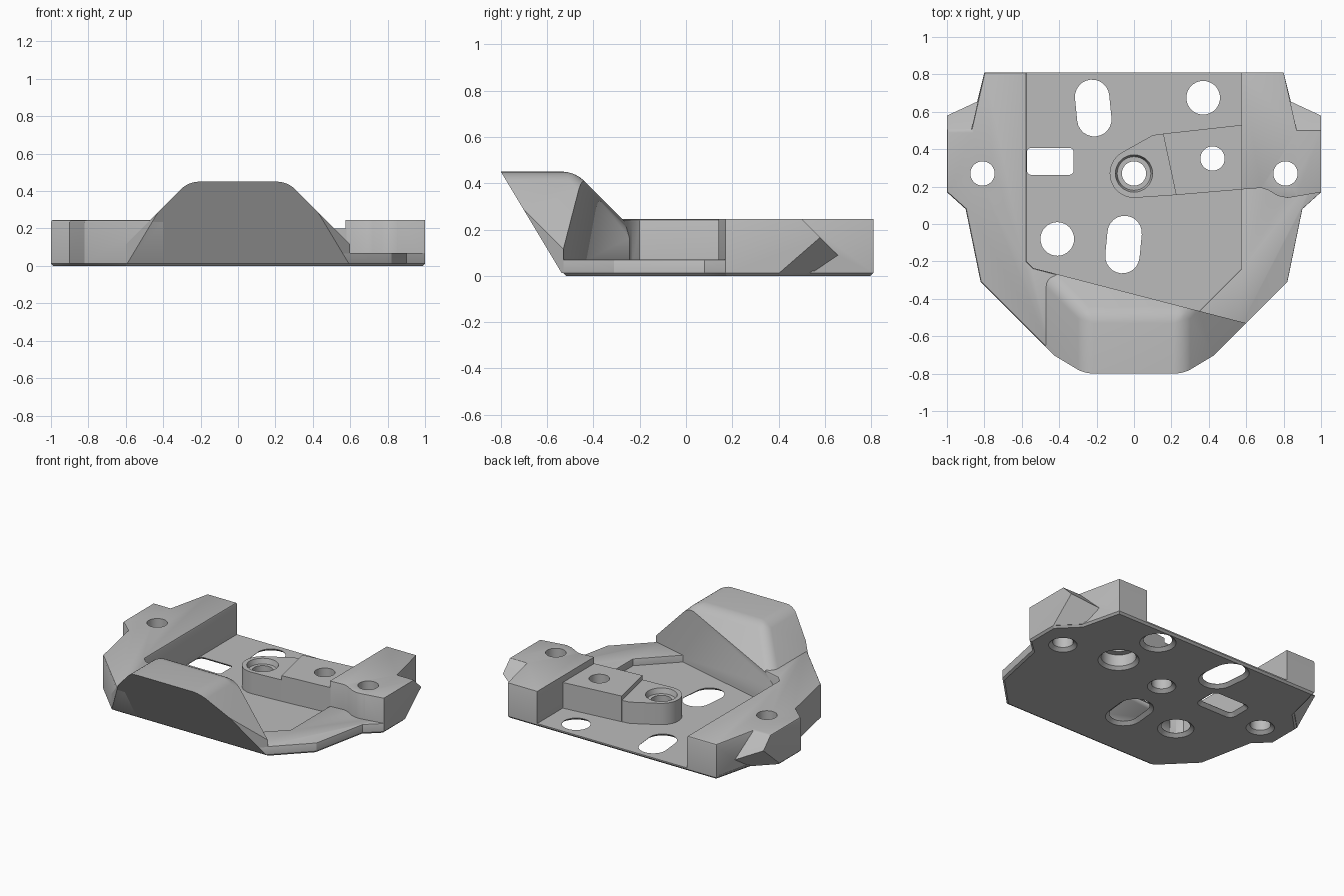
import bpy, bmesh
from math import pi, cos, sin, atan2
from mathutils import Vector

if "Cube" in bpy.data.objects:
    bpy.data.objects.remove(bpy.data.objects["Cube"], do_unlink=True)

grey = bpy.data.materials.new("plain_grey")
grey.use_nodes = True
grey.diffuse_color = (0.5, 0.5, 0.5, 1)
grey.node_tree.nodes["Principled BSDF"].inputs["Base Color"].default_value = (0.5, 0.5, 0.5, 1)

WALL_TOP, FLOOR, CHAMFER = 0.245, 0.022, 0.013
# Cutting planes as (point, outward normal)
FRONT = ((0, -0.53, 0), (0, -1, -0.6))
EAR_TOP = ((0, 0.745, 0), (0, 1, 1))


def mirror(pts):
    return [(-x, y) for x, y in pts]


def make_object(name, bm):
    bmesh.ops.recalc_face_normals(bm, faces=bm.faces)
    mesh = bpy.data.meshes.new(name)
    bm.to_mesh(mesh)
    bm.free()
    mesh.materials.append(grey)
    obj = bpy.data.objects.new(name, mesh)
    bpy.context.collection.objects.link(obj)
    return obj


def loft(bm, rings):
    """Closed solid through a stack of (outline, z) rings."""
    loops = [[bm.verts.new((x, y, z)) for x, y in pts] for pts, z in rings]
    n = len(loops[0])
    for a, b in zip(loops, loops[1:]):
        for i in range(n):
            j = (i + 1) % n
            bm.faces.new((a[i], a[j], b[j], b[i]))
    bm.faces.new(loops[0][::-1])
    bm.faces.new(loops[-1])


def prism(pts, z0, z1, planes=()):
    """Extruded outline trimmed by planes."""
    bm = bmesh.new()
    loft(bm, [(pts, z0), (pts, z1)])
    bmesh.ops.recalc_face_normals(bm, faces=bm.faces)
    for co, no in planes:
        geom = bm.verts[:] + bm.edges[:] + bm.faces[:]
        bmesh.ops.bisect_plane(bm, geom=geom, dist=1e-5, plane_co=co,
                               plane_no=Vector(no).normalized(), clear_outer=True)
        rim = [e for e in bm.edges if e.is_boundary]
        bmesh.ops.holes_fill(bm, edges=rim, sides=0)
    bmesh.ops.recalc_face_normals(bm, faces=bm.faces)
    bm.normal_update()
    return bm


def bevel(bm, edges, width, segments):
    bmesh.ops.bevel(bm, geom=edges, offset=width, segments=segments, profile=0.5,
                    affect='EDGES', clamp_overlap=True)


def boolean(obj, other, operation):
    mod = obj.modifiers.new("cut", 'BOOLEAN')
    mod.operation, mod.object, mod.solver = operation, other, 'EXACT'
    graph = bpy.context.evaluated_depsgraph_get()
    mesh = bpy.data.meshes.new_from_object(obj.evaluated_get(graph))
    obj.modifiers.clear()
    obj.data = mesh


def round_top(obj, z, width):
    bm = bmesh.new()
    bm.from_mesh(obj.data)
    bmesh.ops.dissolve_limit(bm, angle_limit=0.01, verts=bm.verts, edges=bm.edges)
    rim = [e for e in bm.edges if all(abs(v.co.z - z) < 1e-4 for v in e.verts)
           and e.calc_face_angle(0) > 0.3]
    bevel(bm, rim, width, 2)
    bm.to_mesh(obj.data)
    bm.free()


def rounded(centres, r, steps=12):
    """Outline of equal circles swept round a convex counter-clockwise loop."""
    n = len(centres)
    if n == 1:
        x, y = centres[0]
        return [(x + r * cos(2 * pi * i / 32), y + r * sin(2 * pi * i / 32)) for i in range(32)]
    out = []
    for k in range(n):
        p, c, q = centres[k - 1], centres[k], centres[(k + 1) % n]
        a0 = atan2(c[1] - p[1], c[0] - p[0]) - pi / 2
        a1 = atan2(q[1] - c[1], q[0] - c[0]) - pi / 2
        while a1 <= a0 + 1e-6:
            a1 += 2 * pi
        for i in range(steps + 1):
            a = a0 + (a1 - a0) * i / steps
            out.append((c[0] + r * cos(a), c[1] + r * sin(a)))
    return out


# Floor plate with chamfered underside
half = [(0.8, 0.81), (0.87, 0.53), (1, 0.4), (1, 0.17), (0.9, 0.08), (0.82, -0.31), (0.6, -0.53)]
bm = prism(half + mirror(half)[::-1], 0, FLOOR)
bevel(bm, [e for e in bm.edges if all(v.co.z < 1e-5 for v in e.verts)], CHAMFER, 1)
parts = [make_object("floor_plate", bm)]


# Side walls, each joined with its angled ear
def side_wall(name, wall, ear, side):
    under = ((side, 0.4, 0.01), (side, 1, -1.15))
    obj = make_object(name, prism(wall, CHAMFER, WALL_TOP, [FRONT]))
    tab = make_object("ear", prism(ear, CHAMFER, WALL_TOP, [EAR_TOP, under]))
    boolean(obj, tab, 'UNION')
    bpy.data.objects.remove(tab, do_unlink=True)
    round_top(obj, WALL_TOP, 0.012)
    parts.append(obj)


side_wall("right_wall",
          [(-0.575, 0.81), (-0.8, 0.81), (-0.87, 0.5), (-0.87, 0.2), (-0.9, 0.08), (-0.82, -0.31),
           (-0.4, -0.73), (-0.4, -0.272), (-0.54, -0.235), (-0.575, -0.2)],
          [(-0.7, 0.75), (-1, 0.75), (-1, 0.17), (-0.9, 0.08), (-0.7, 0.1)], -1)
side_wall("left_block",
          [(0.575, 0.81), (0.8, 0.81), (0.87, 0.5), (0.87, 0.147), (0.82, 0.14), (0.77, 0.15),
           (0.72, 0.18), (0.68, 0.193), (0.575, 0.185)],
          [(0.75, 0.75), (1, 0.75), (1, 0.17), (0.85, 0.144), (0.75, 0.2)], 1)

# Low ledge along the left front
ledge = [(0.575, 0.3), (0.575, -0.24), (0.32, -0.495), (0.56, -0.57), (0.82, -0.31),
         (0.9, 0.08), (1, 0.17), (1, 0.3)]
parts.append(make_object("left_ledge", prism(ledge, CHAMFER, 0.07, [FRONT])))
round_top(parts[-1], 0.07, 0.01)

# Raised nose with undercut front and rounded crown
nose = [(-0.5, -0.245), (0.6, -0.53), (0.25, -0.88), (-0.25, -0.88), (-0.6, -0.53)]
bm = prism(nose, CHAMFER, 0.45, [FRONT, ((0.715, 0, 0), (1, 0, 1)), ((-0.715, 0, 0), (-1, 0, 1)),
                                 ((0, -0.03, 0), (0, 1, 1))])
crown = [e for e in bm.edges if len(e.link_faces) == 2
         and all(f.normal.z > 0.4 for f in e.link_faces)]
bevel(bm, crown, 0.05, 5)
parts.append(make_object("nose", bm))

# Cross arm: upper plate and lower rounded boss
plate = [(0.58, 0.53), (0.155, 0.483), (0.225, 0.155), (0.58, 0.185)]
parts.append(make_object("arm_plate", prism(plate, 0.01, 0.2)))
arc = [(0.13 * cos(a), 0.27 + 0.13 * sin(a)) for a in [2.1 + 2.7 * i / 16 for i in range(17)]]
boss = arc + [(0.225, 0.155), (0.165, 0.484), (0.1, 0.475)]
parts.append(make_object("arm_boss", prism(boss, 0.01, 0.17)))

# Through holes: centres, radius, extra radius steps
holes = [([(-0.81, 0.27)], 0.065), ([(0.81, 0.27)], 0.065), ([(0.37, 0.675)], 0.09),
         ([(-0.41, -0.08)], 0.09),
         ([(-0.212, 0.56), (-0.224, 0.68)], 0.092), ([(-0.062, -0.172), (-0.05, -0.048)], 0.092),
         ([(-0.55, 0.285), (-0.345, 0.285), (-0.345, 0.385), (-0.55, 0.385)], 0.022)]
FLARE = 0.025
bm = bmesh.new()
for centres, r in holes:
    loft(bm, [(rounded(centres, r + FLARE), -0.01), (rounded(centres, r + FLARE), 0),
              (rounded(centres, r), 0.02), (rounded(centres, r), 0.6)])
# Stepped holes in the arm
for centre, steps in [((0, 0.27), [(0.09, -0.01), (0.09, 0), (0.065, 0.02), (0.065, 0.135),
                                   (0.09, 0.135), (0.1, 0.17), (0.1, 0.6)]),
                      ((0.42, 0.35), [(0.13, -0.01), (0.13, 0), (0.11, 0.02), (0.11, 0.1),
                                      (0.065, 0.1), (0.065, 0.6)])]:
    loft(bm, [(rounded([centre], r), z) for r, z in steps])
cutter = make_object("hole_cutter", bm)
cutter.hide_render = True
for obj in parts:
    boolean(obj, cutter, 'DIFFERENCE')
bpy.data.objects.remove(cutter, do_unlink=True)

# Smooth shading with sharp edges kept
bpy.ops.object.select_all(action='DESELECT')
for obj in parts:
    obj.select_set(True)
bpy.context.view_layer.objects.active = parts[0]
bpy.ops.object.shade_smooth_by_angle(angle=0.5)
